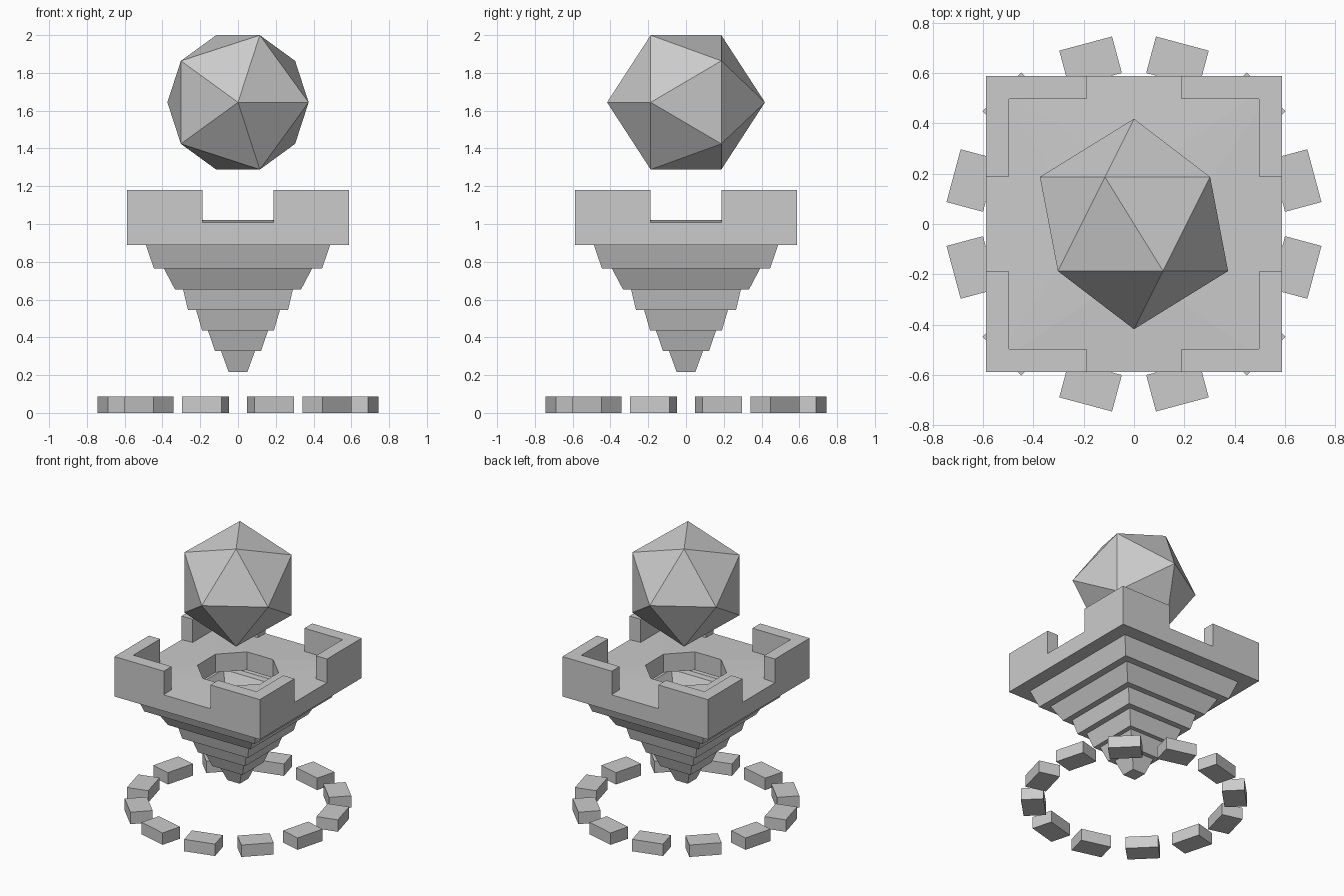
import bpy, bmesh
from math import cos, sin, pi, radians
from mathutils import Matrix

if "Cube" in bpy.data.objects:
    bpy.data.objects.remove(bpy.data.objects["Cube"])


def finish(bm, name):
    bmesh.ops.recalc_face_normals(bm, faces=bm.faces)
    mesh = bpy.data.meshes.new(name)
    bm.to_mesh(mesh)
    bm.free()
    obj = bpy.data.objects.new(name, mesh)
    bpy.context.collection.objects.link(obj)
    return obj


def loop(bm, sides, radius, z):
    """Regular polygon with flat sides facing the axes; radius is to a corner."""
    return [bm.verts.new((radius * cos((2 * i + 1) * pi / sides),
                          radius * sin((2 * i + 1) * pi / sides), z))
            for i in range(sides)]


def bridge(bm, a, b):
    n = len(a)
    for i in range(n):
        bm.faces.new((a[i], a[(i + 1) % n], b[(i + 1) % n], b[i]))


# Floating platform: hollow stepped pyramid below a square slab
profile = [(0.05, 0.217), (0.09, 0.328), (0.122, 0.328), (0.159, 0.436),
           (0.19, 0.436), (0.222, 0.545), (0.265, 0.545), (0.29, 0.652),
           (0.333, 0.652), (0.392, 0.764), (0.445, 0.764), (0.488, 0.889),
           (0.587, 0.889), (0.587, 1.007)]
bm = bmesh.new()
rings = [loop(bm, 4, h * 2 ** 0.5, z) for h, z in profile]
bm.faces.new(rings[0])
for a, b in zip(rings, rings[1:]):
    bridge(bm, a, b)

# Gently raised floor around an octagonal opening
square = rings[-1]
rim = loop(bm, 8, 0.275, 1.022)
for i in range(4):
    j = (i + 1) % 4
    bm.faces.new((square[i], rim[2 * i], rim[2 * i + 1]))
    bm.faces.new((square[i], square[j], rim[2 * j], rim[2 * i + 1]))
bridge(bm, rim, loop(bm, 8, 0.275, 0.889))
finish(bm, "stepped_platform")

# L-shaped parapet on each corner
o, n, e = 0.587, 0.497, 0.188
outline = [(e, n), (n, n), (n, e), (o, e), (o, o), (e, o)]
for k in range(4):
    bm = bmesh.new()
    low = [bm.verts.new((x, y, 1.007)) for x, y in outline]
    top = [bm.verts.new((x, y, 1.18)) for x, y in outline]
    bridge(bm, low, top)
    bm.faces.new(top)
    bm.transform(Matrix.Rotation(k * pi / 2, 4, 'Z'))
    finish(bm, f"corner_parapet_{k + 1}")

# Ring of twelve stones at the ground
for k in range(12):
    bm = bmesh.new()
    bmesh.ops.create_cube(bm, size=1, matrix=Matrix.Rotation(radians(15 + 30 * k), 4, 'Z')
                          @ Matrix.Translation((0.667, 0, 0.0435))
                          @ Matrix.Diagonal((0.15, 0.217, 0.087, 1)))
    finish(bm, f"ring_stone_{k + 1}")

# Floating twenty-sided crystal
bm = bmesh.new()
bmesh.ops.create_icosphere(bm, subdivisions=1, radius=0.418,
                           matrix=Matrix.Translation((0, 0, 1.644))
                           @ Matrix.Rotation(pi / 2, 4, 'X'))
finish(bm, "crystal")
